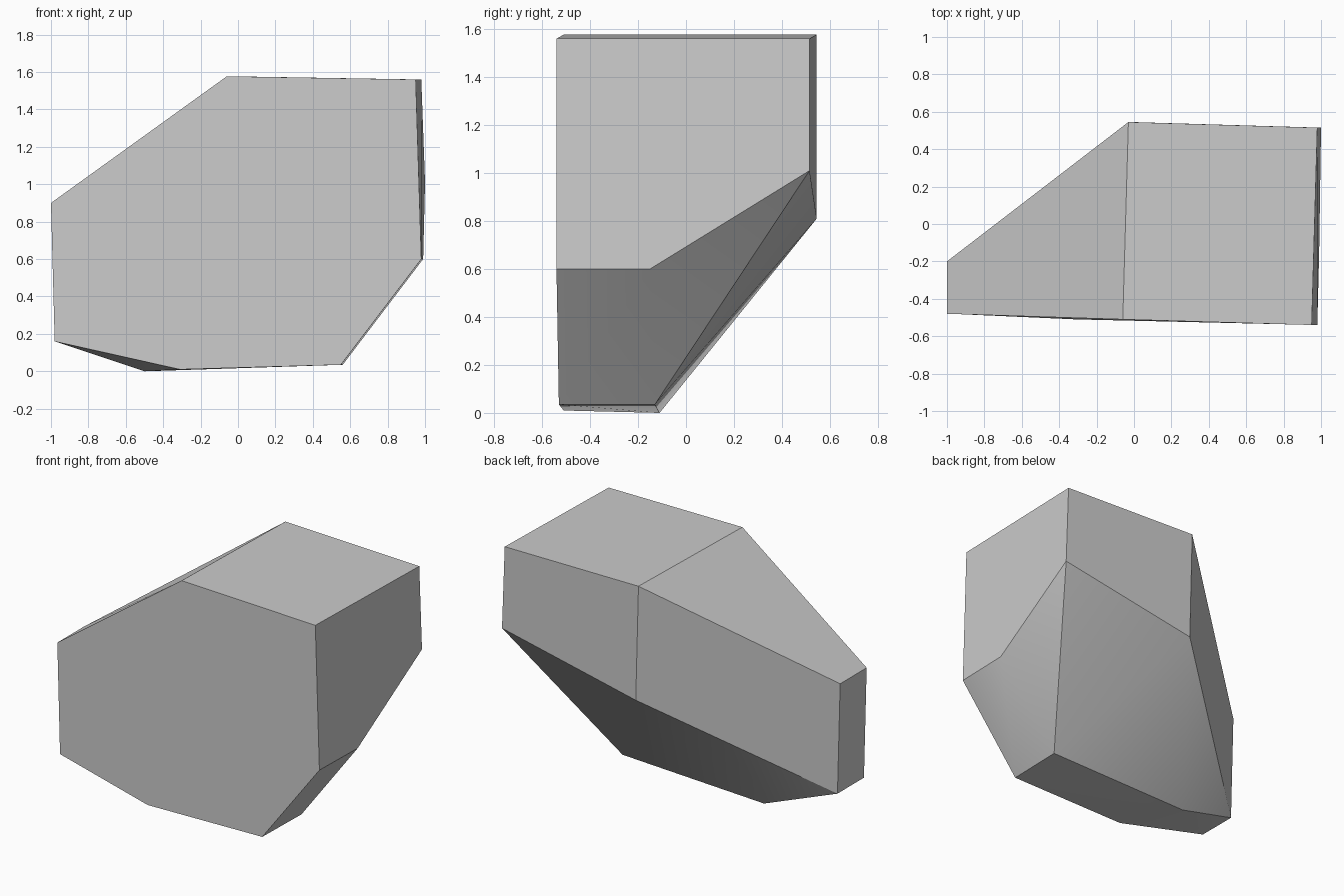
import bpy
import bmesh

if "Cube" in bpy.data.objects:
    bpy.data.objects.remove(bpy.data.objects["Cube"], do_unlink=True)

# Plain grey stone
stone = bpy.data.materials.new("stone_grey")
stone.use_nodes = True
grey = (0.6, 0.6, 0.6, 1)
stone.diffuse_color = grey
stone.node_tree.nodes["Principled BSDF"].inputs["Base Color"].default_value = grey

# Corners of the chunk: front outline, then back outline
front = [(-1, -.48, .90), (-.06, -.51, 1.577), (.95, -.54, 1.56), (.98, -.54, .60),
         (.55, -.53, .035), (-.31, -.51, .01), (-.98, -.48, .16)]
back = [(-1, -.20, .90), (-.03, .545, 1.577), (.98, .515, 1.56), (1, .515, 1.01),
        (.99, -.15, .60), (.56, -.13, .035), (-.50, -.11, 0), (-.98, -.20, .16),
        (-.01, .545, .81)]

# Convex faceted body
bm = bmesh.new()
for corner in front + back:
    bm.verts.new(corner)
bmesh.ops.convex_hull(bm, input=bm.verts[:])
bmesh.ops.dissolve_limit(bm, angle_limit=0.03, verts=bm.verts[:], edges=bm.edges[:])
bmesh.ops.recalc_face_normals(bm, faces=bm.faces[:])
mesh = bpy.data.meshes.new("rock")
bm.to_mesh(mesh)
bm.free()
mesh.materials.append(stone)
rock = bpy.data.objects.new("rock", mesh)
bpy.context.collection.objects.link(rock)

# Soft shading over shallow bends, crisp main edges
bpy.context.view_layer.objects.active = rock
rock.select_set(True)
bpy.ops.object.shade_smooth_by_angle(angle=0.52)
